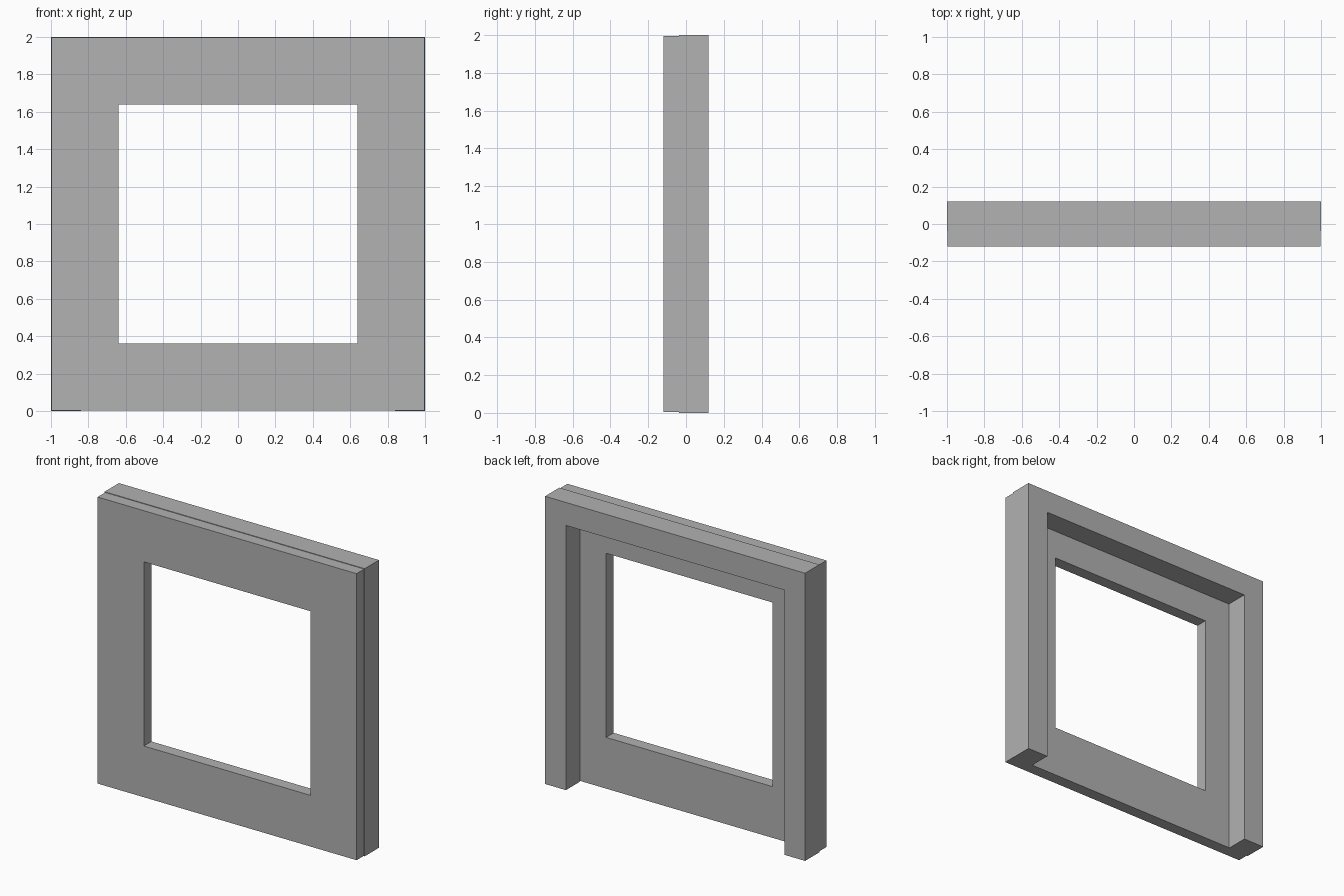
import bpy
import bmesh

cube = bpy.data.objects.get("Cube")
if cube:
    bpy.data.objects.remove(cube, do_unlink=True)

grey = bpy.data.materials.new("plain grey")
grey.use_nodes = True
colour = (0.445, 0.445, 0.445, 1)
grey.diffuse_color = colour
grey.node_tree.nodes["Principled BSDF"].inputs["Base Color"].default_value = colour


def rectangle(half, bottom, top):
    """Corners in x and z, from bottom left round to top left."""
    return [(-half, bottom), (half, bottom), (half, top), (-half, top)]


def extrude_profile(name, points, faces, front, back):
    """Solid made by extruding flat x-z faces from front to back."""
    bm = bmesh.new()
    verts = [bm.verts.new((x, front, z)) for x, z in points]
    for face in faces:
        bm.faces.new([verts[i] for i in face])
    new = bmesh.ops.extrude_face_region(bm, geom=bm.faces[:], use_keep_orig=True)
    moved = [v for v in new["geom"] if isinstance(v, bmesh.types.BMVert)]
    bmesh.ops.translate(bm, verts=moved, vec=(0, back - front, 0))
    bmesh.ops.recalc_face_normals(bm, faces=bm.faces[:])
    mesh = bpy.data.meshes.new(name)
    bm.to_mesh(mesh)
    bm.free()
    mesh.materials.append(grey)
    obj = bpy.data.objects.new(name, mesh)
    bpy.context.collection.objects.link(obj)
    return obj


SEAM = -0.037   # where the panel meets the surround
GAP = 0.004     # the panel sits just inside the surround's outline

# Front panel with a square window opening
ring = rectangle(1 - GAP, GAP, 2 - GAP) + rectangle(0.64, 0.36, 1.64)
ring_faces = [(i, (i + 1) % 4, (i + 1) % 4 + 4, i + 4) for i in range(4)]
extrude_profile("front_panel", ring, ring_faces, -0.12, SEAM)

# Rear surround: two legs joined by a top beam, open at the bottom
outer = rectangle(1, 0, 2)
inner = rectangle(0.84, 0, 1.84)
arch_faces = [(1, 2, 6, 5), (2, 3, 7, 6), (3, 0, 4, 7)]
extrude_profile("rear_surround", outer + inner, arch_faces, SEAM, 0.12)
